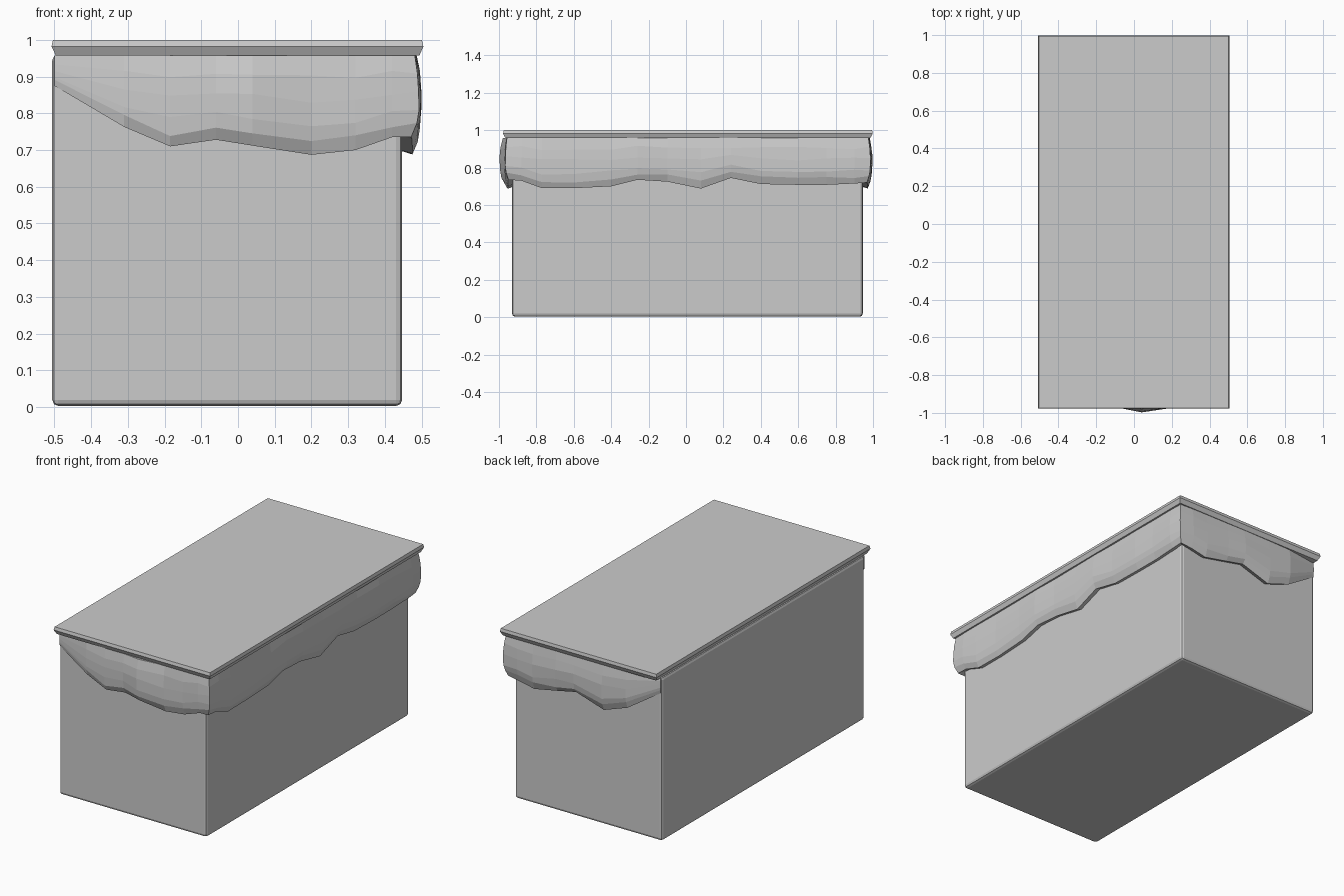
import bpy, bmesh, random
from mathutils import Vector

if "Cube" in bpy.data.objects:
    bpy.data.objects.remove(bpy.data.objects["Cube"])

random.seed(4)
X0, X1, Y0, Y1 = -0.506, 0.447, -0.93, 0.945   # body footprint


def make_object(name, bm):
    bmesh.ops.recalc_face_normals(bm, faces=bm.faces)
    mesh = bpy.data.meshes.new(name)
    bm.to_mesh(mesh)
    bm.free()
    ob = bpy.data.objects.new(name, mesh)
    bpy.context.collection.objects.link(ob)
    return ob


def stack(name, levels):
    """Closed solid through rectangles (x0, x1, y0, y1, z)."""
    bm = bmesh.new()
    rings = [[bm.verts.new(p) for p in ((a, c, z), (b, c, z), (b, d, z), (a, d, z))]
             for a, b, c, d, z in levels]
    for lo, hi in zip(rings, rings[1:]):
        for i in range(4):
            j = (i + 1) % 4
            bm.faces.new((lo[i], lo[j], hi[j], hi[i]))
    bm.faces.new(rings[0][::-1])
    bm.faces.new(rings[-1])
    return make_object(name, bm)


# Crate body with softened edges
body = stack("body", [(X0, X1, Y0, Y1, 0.003), (X0, X1, Y0, Y1, 0.96)])
bevel = body.modifiers.new("soft_edges", 'BEVEL')
bevel.width = 0.016
bevel.segments = 2

# Thin top slab with a slightly pointed rim
stack("top_slab", [(-0.496, 0.494, -0.965, 0.985, 0.957),
                   (-0.508, 0.505, -0.978, 0.998, 0.982),
                   (-0.504, 0.501, -0.974, 0.995, 1.0)])

# Cloth overhang: hem knots (position along side, bulge, hem height)
front = [(-0.50, 0.004, 0.875), (-0.31, 0.034, 0.763), (-0.185, 0.042, 0.71),
         (-0.06, 0.05, 0.728), (0.04, 0.068, 0.712), (0.20, 0.046, 0.687),
         (0.32, 0.042, 0.70), (0.42, 0.042, 0.735)]
right = [(-0.88, 0.052, 0.73), (-0.77, 0.053, 0.69), (-0.60, 0.05, 0.69),
         (-0.40, 0.052, 0.70), (-0.26, 0.055, 0.735), (-0.10, 0.05, 0.725),
         (0.08, 0.052, 0.688), (0.24, 0.055, 0.745), (0.40, 0.05, 0.712),
         (0.60, 0.052, 0.708), (0.75, 0.05, 0.708), (0.90, 0.052, 0.715)]
back = [(0.40, 0.048, 0.71), (0.30, 0.05, 0.69), (0.15, 0.05, 0.72),
        (0.03, 0.053, 0.745), (-0.15, 0.05, 0.688), (-0.30, 0.045, 0.74),
        (-0.50, 0.004, 0.87)]

knots = [(x, Y0, 0, -b, h) for x, b, h in front]
knots.append((X1, Y0, 0.048, -0.038, 0.735))
knots += [(X1, y, b, 0, h) for y, b, h in right]
knots.append((X1, Y1, 0.048, 0.042, 0.72))
knots += [(x, Y1, 0, b, h) for x, b, h in back]

# Cross-section: (share of drop, share of bulge)
section = [(0.0, 0.72), (0.22, 0.92), (0.45, 1.0), (0.70, 0.97), (0.86, 0.86), (1.0, 0.55)]
bm = bmesh.new()
columns = []
for x, y, ox, oy, hem in knots:
    out = Vector((ox, oy, 0))
    col = [bm.verts.new((x - ox * 0.2, y - oy * 0.2, 0.958))]
    for i, (drop, bulge) in enumerate(section):
        k = bulge * (1 if i == 0 else random.uniform(0.93, 1.0))
        z = 0.958 - (0.958 - hem) * drop
        if 0 < i < 5:
            z += random.uniform(-0.008, 0.008)
        col.append(bm.verts.new(Vector((x, y, z)) + out * k))
    col.append(bm.verts.new((x - ox * 0.2, y - oy * 0.2, hem + 0.012)))
    columns.append(col)
for a, b in zip(columns, columns[1:]):
    n = len(a)
    for i in range(n):
        j = (i + 1) % n
        bm.faces.new((a[i], b[i], b[j], a[j]))
bm.faces.new(columns[0])
bm.faces.new(columns[-1][::-1])
make_object("cloth_overhang", bm)
